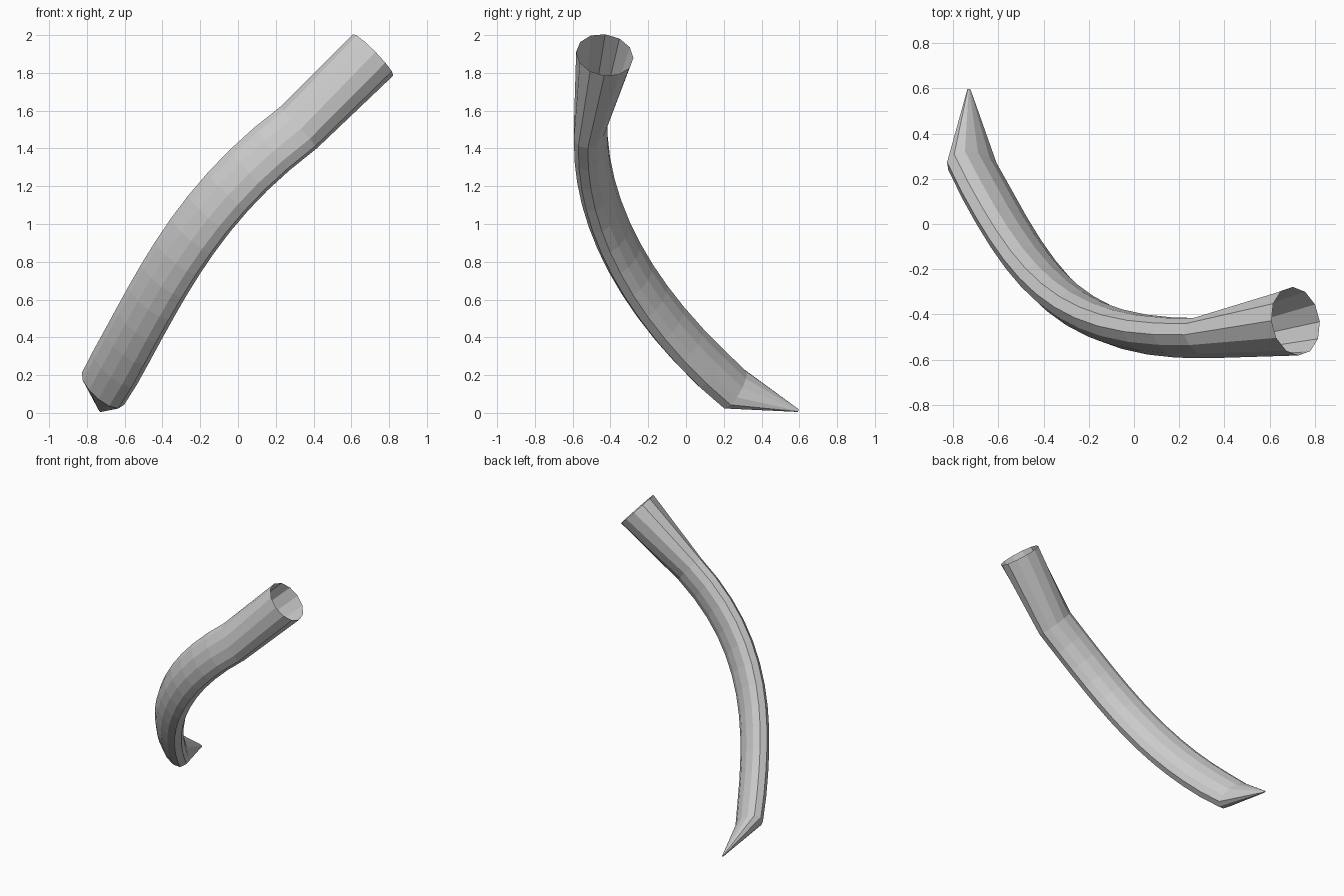
import bpy, bmesh, math
from mathutils import Vector
from mathutils.geometry import interpolate_bezier

if "Cube" in bpy.data.objects:
    bpy.data.objects.remove(bpy.data.objects["Cube"])

# W is the blade's width direction
W = Vector((-0.70, 0.27, 0.66)).normalized()
rim = Vector((0.715, -0.43, 1.895))
joint = Vector((0.32, -0.505, 1.51))
end = Vector((-0.715, 0.255, 0.127))
tip = Vector((-0.73, 0.595, 0.012))
t0 = Vector((-0.70, -0.06, -0.72)).normalized()
t1 = Vector((-0.36, 0.70, -0.61)).normalized()

# Cross-sections, 12 points each: round socket, and flattened barrel with two narrow flat edges
circle = [(0.153 * math.cos(math.radians(15 + 30 * k)),
           0.153 * math.sin(math.radians(15 + 30 * k))) for k in range(12)]
half = [(0.145, 0.026), (0.105, 0.062), (0.037, 0.082)]
side = half + [(-w, n) for w, n in reversed(half)]
barrel = side + [(-w, -n) for w, n in side]

bm = bmesh.new()


def ring(centre, tangent, section, scale=1.0):
    n = tangent.cross(W).normalized()
    w = n.cross(tangent).normalized()
    return [bm.verts.new(centre + (w * a + n * b) * scale) for a, b in section]


# Socket mouth, curved blade (bowed sideways below the socket), pointed end
path = interpolate_bezier(joint, joint + t0 * 0.73 + W * 0.12, end - t1 * 0.75, end, 13)
rings = [ring(rim, (joint - rim).normalized(), circle)]
for i, p in enumerate(path):
    a, b = path[max(i - 1, 0)], path[min(i + 1, len(path) - 1)]
    t = (b - a).normalized()
    if i == 0:
        t = (t + (joint - rim).normalized()).normalized()
    rings.append(ring(p, t, barrel, 0.96 if b == p else 1.0))
rings.append(ring(tip, (tip - end).normalized(), barrel, 0.06))

for r, s in zip(rings, rings[1:]):
    for k in range(12):
        j = (k + 1) % 12
        bm.faces.new((r[k], r[j], s[j], s[k]))
bm.faces.new(rings[-1])
bmesh.ops.recalc_face_normals(bm, faces=bm.faces[:])

mesh = bpy.data.meshes.new("curved_blade_with_socket")
bm.to_mesh(mesh)
bm.free()
blade = bpy.data.objects.new("curved_blade_with_socket", mesh)
bpy.context.collection.objects.link(blade)
